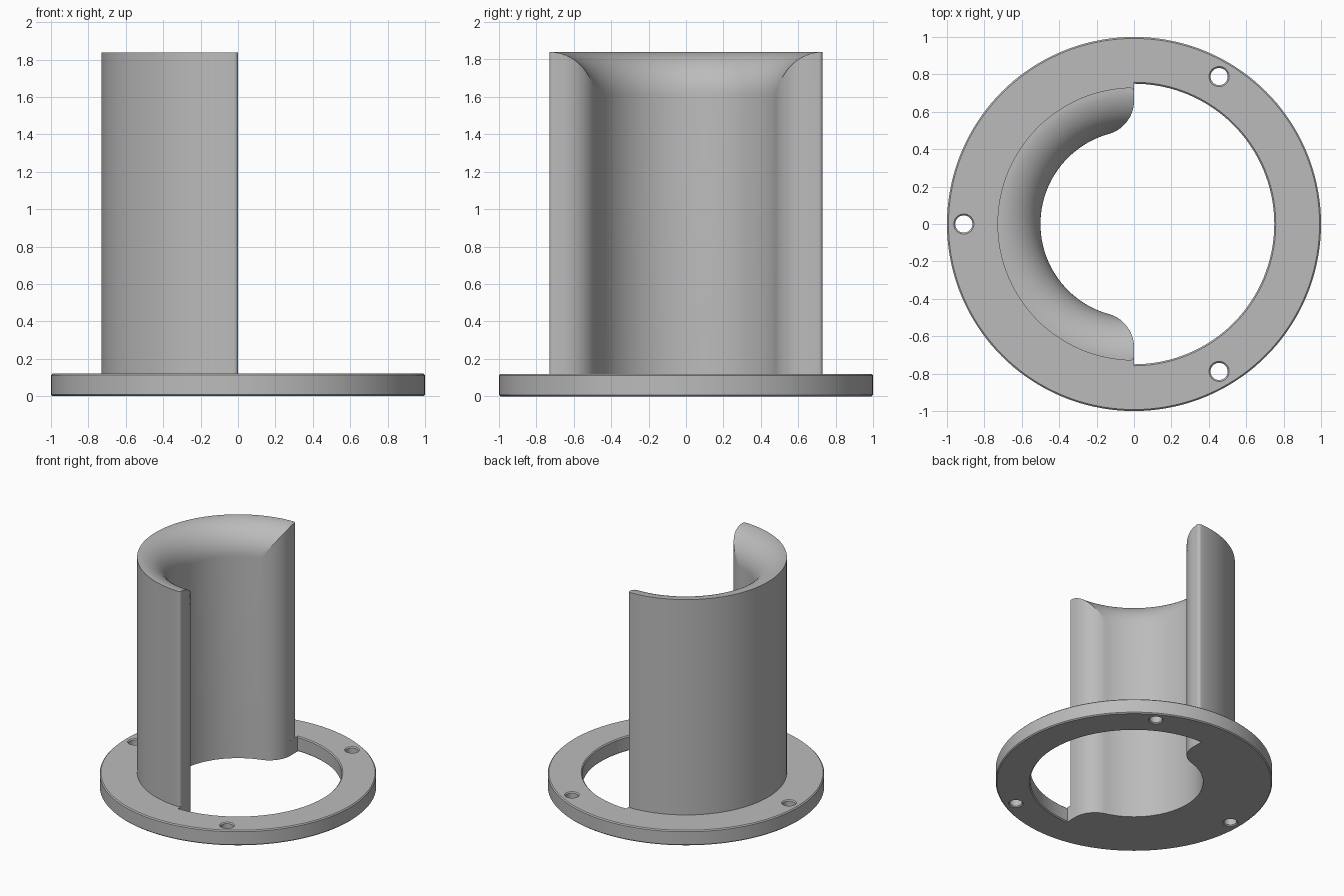
import bpy, bmesh
from math import pi, sin, cos, acos, atan2, sqrt

if "Cube" in bpy.data.objects:
    bpy.data.objects.remove(bpy.data.objects["Cube"])

R_IN, R_OUT, R_HOLE = 0.50, 0.73, 0.75   # sleeve bore, sleeve outside, flange opening
FIL = 0.185                              # rounding of the sleeve's end walls
TOP, BASE, LIP = 1.84, 0.12, 0.23        # heights and mouth rounding

grey = bpy.data.materials.new("grey")
grey.diffuse_color = (0.5, 0.5, 0.5, 1)
grey.use_nodes = True
grey.node_tree.nodes["Principled BSDF"].inputs["Base Color"].default_value = grey.diffuse_color


def arc(r, a, b, n, cx=0, cy=0):
    """n + 1 points along an arc"""
    return [(cx + r * cos(a + (b - a) * i / n), cy + r * sin(a + (b - a) * i / n))
            for i in range(n + 1)]


def end_wall(r):
    """point of the rounded end wall at distance r from the axis"""
    d, c = R_IN + FIL, sqrt((R_IN + FIL) ** 2 - FIL ** 2)
    if r >= c:
        return (0, r)
    a = (r * r + d * d - FIL * FIL) / (2 * d)
    h = sqrt(max(0, r * r - a * a))
    ux, uy = -FIL / d, c / d
    return (ux * a + uy * h, uy * a - ux * h)


def wall_points(r0, r1, n=18):
    return [end_wall(r0 + (r1 - r0) * (i / n) ** 2) for i in range(n + 1)]


def mirrored(pts):
    return [(x, -y) for x, y in reversed(pts)]


def add_loop(bm, pts, z):
    return [bm.verts.new((x, y, z)) for x, y in pts]


def bridge(bm, loops):
    for a, b in zip(loops, loops[1:]):
        for i in range(len(a)):
            j = (i + 1) % len(a)
            bm.faces.new((a[i], a[j], b[j], b[i]))


def finish(bm, name):
    bmesh.ops.recalc_face_normals(bm, faces=bm.faces)
    me = bpy.data.meshes.new(name)
    bm.to_mesh(me)
    bm.free()
    me.materials.append(grey)
    ob = bpy.data.objects.new(name, me)
    bpy.context.collection.objects.link(ob)
    bpy.ops.object.select_all(action='DESELECT')
    ob.select_set(True)
    bpy.context.view_layer.objects.active = ob
    bpy.ops.object.shade_smooth_by_angle(angle=0.5)


# Half-round sleeve: one section lofted upward, its bore flaring at the mouth
def sleeve_section(ri):
    e = 0.02
    cy = sqrt((R_OUT - e) ** 2 - e ** 2)
    half = wall_points(ri, cy) + arc(e, 0, pi / 2 + 0.03, 5, -e, cy)[1:]
    a = atan2(half[0][1], half[0][0])
    b = atan2(half[-1][1], half[-1][0])
    return (arc(ri, 2 * pi - a, a, 72)[1:-1] + half
            + arc(R_OUT, b, 2 * pi - b, 72)[1:-1] + mirrored(half))


bm = bmesh.new()
levels = [(R_IN, BASE)]
phi_end = acos(0.025 / LIP)
for k in range(17):
    p = phi_end * k / 16
    levels.append((R_OUT - LIP * cos(p), TOP - LIP + LIP * sin(p)))
loops = [add_loop(bm, sleeve_section(r), z) for r, z in levels]
bridge(bm, loops)
bm.faces.new(loops[-1])
finish(bm, "sleeve")


# Flange: chamfered disc with a stepped opening and three bolt holes
def opening(d):
    half = wall_points(R_IN, R_HOLE + d)
    a = atan2(half[0][1], half[0][0])
    return (arc(R_HOLE + d, -pi / 2, pi / 2, 72)[1:-1] + half[::-1]
            + arc(R_IN, a, 2 * pi - a, 72)[1:-1] + mirrored(half[::-1]))


def bolt_hole(angle):
    return lambda d: arc(0.046 + d, 0, 2 * pi, 32, 0.91 * cos(angle), 0.91 * sin(angle))[:-1]


outlines = [lambda d: arc(1 - d, 0, 2 * pi, 144)[:-1], opening]
outlines += [bolt_hole(a) for a in (pi / 3, pi, -pi / 3)]
c = 0.008
bm = bmesh.new()
rims = {0: [], 3: []}
for outline in outlines:
    loops = [add_loop(bm, outline(d), z)
             for d, z in ((c, 0), (0, c), (0, BASE - c), (c, BASE))]
    bridge(bm, loops)
    for k in rims:
        lp = loops[k]
        rims[k] += [bm.edges.get((lp[i - 1], lp[i])) for i in range(len(lp))]
for edges in rims.values():
    bmesh.ops.triangle_fill(bm, use_beauty=True, use_dissolve=False, edges=edges)
finish(bm, "flange")
